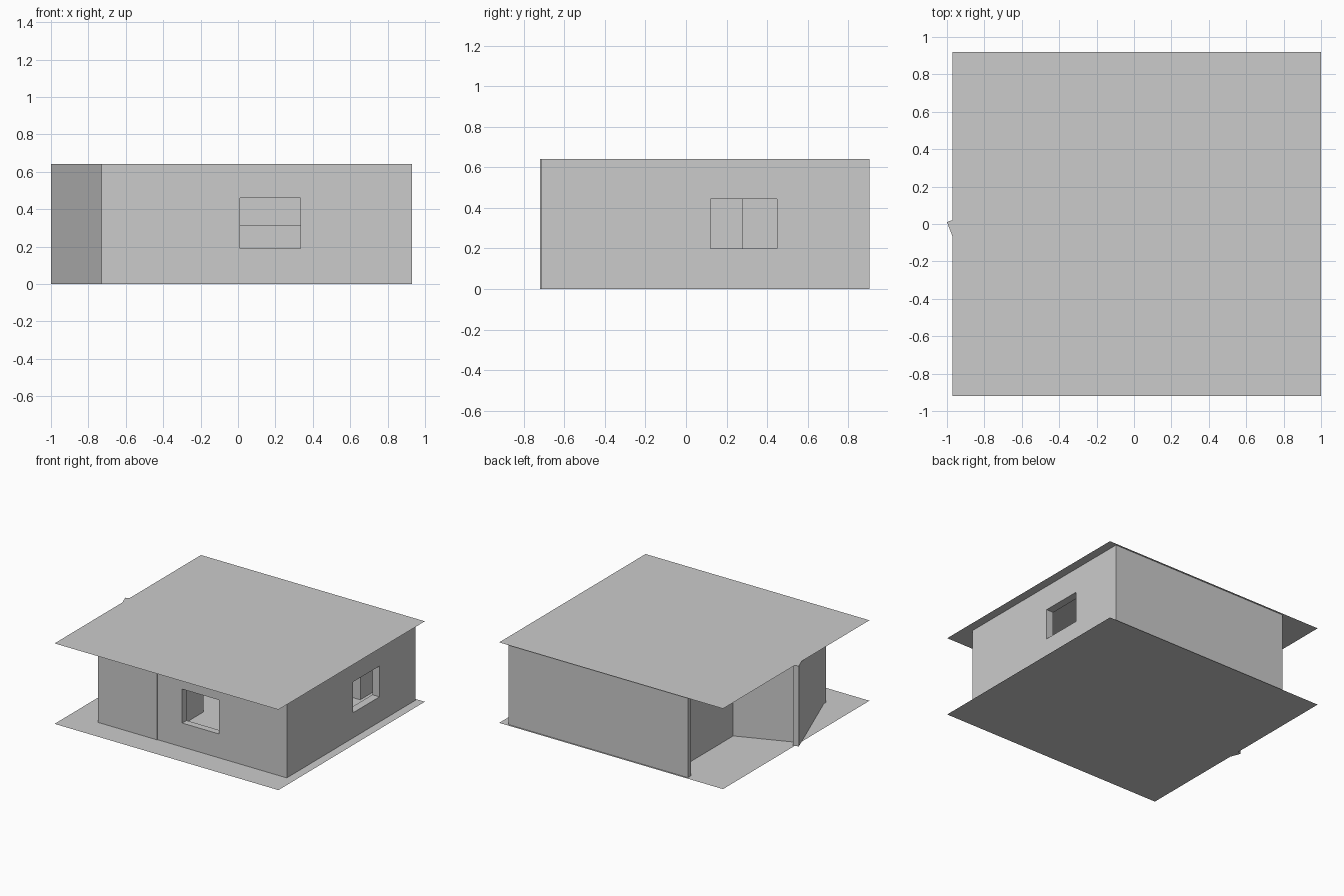
import bpy, bmesh
from mathutils import Vector

if "Cube" in bpy.data.objects:
    bpy.data.objects.remove(bpy.data.objects["Cube"])

H = 0.64


def prism(name, pts, z0, z1):
    """Extrude a counter-clockwise floor outline from z0 to z1."""
    bm = bmesh.new()
    face = bm.faces.new([bm.verts.new((x, y, z0)) for x, y in pts])
    if z1 > z0:
        new = bmesh.ops.extrude_face_region(bm, geom=[face], use_keep_orig=True)["geom"]
        bmesh.ops.translate(bm, vec=(0, 0, z1 - z0),
                            verts=[v for v in new if isinstance(v, bmesh.types.BMVert)])
        bmesh.ops.recalc_face_normals(bm, faces=bm.faces)
    mesh = bpy.data.meshes.new(name)
    bm.to_mesh(mesh)
    bm.free()
    ob = bpy.data.objects.new(name, mesh)
    bpy.context.collection.objects.link(ob)
    return ob


def box(name, x0, x1, y0, y1, z0=0.0, z1=H):
    return prism(name, [(x0, y0), (x1, y0), (x1, y1), (x0, y1)], z0, z1)


def slab(name, a, b, t):
    """Straight wall from a to b, thickened to the left of its direction."""
    a, b = Vector(a), Vector(b)
    d = (b - a).normalized()
    n = Vector((-d.y, d.x)) * t
    return prism(name, [a, b, b + n, a + n], 0, H)


def window(wall, *size):
    cutter = box(wall.name + "_window_cutter", *size)
    cutter.hide_render = True
    cutter.hide_viewport = True
    mod = wall.modifiers.new("window", "BOOLEAN")
    mod.object = cutter
    mod.solver = "EXACT"


# Floor and roof sheets
box("floor", -0.97, 1.0, -0.92, 0.92, 0, 0)
box("roof", -0.97, 1.0, -0.92, 0.92, H, H)

# Outer walls
front = box("front_wall", -0.207, 0.93, -0.715, -0.66)
window(front, 0.01, 0.335, -0.8, -0.6, 0.19, 0.46)
right = box("right_wall", 0.867, 0.93, -0.715, 0.905)
window(right, 0.8, 1.0, 0.12, 0.45, 0.2, 0.445)
box("front_left_wall", -0.73, -0.207, -0.72, -0.68)
box("back_wall", -0.65, 0.93, 0.867, 0.905)
slab("slanted_left_wall", (-0.73, -0.69), (-1.0, 0.01), -0.045)

# Recessed porch walls
slab("porch_side_wall", (-0.94, -0.035), (-0.507, 0.136), -0.045)
box("porch_back_wall", -0.51, -0.465, 0.12, 0.87)

# Inner partitions either side of a doorway
box("front_partition", -0.25, -0.207, -0.72, -0.14)
box("back_partition", -0.25, -0.207, 0.275, 0.87)

# Low counter along the back wall
box("counter", -0.207, 0.6, 0.68, 0.867, 0, 0.315)
